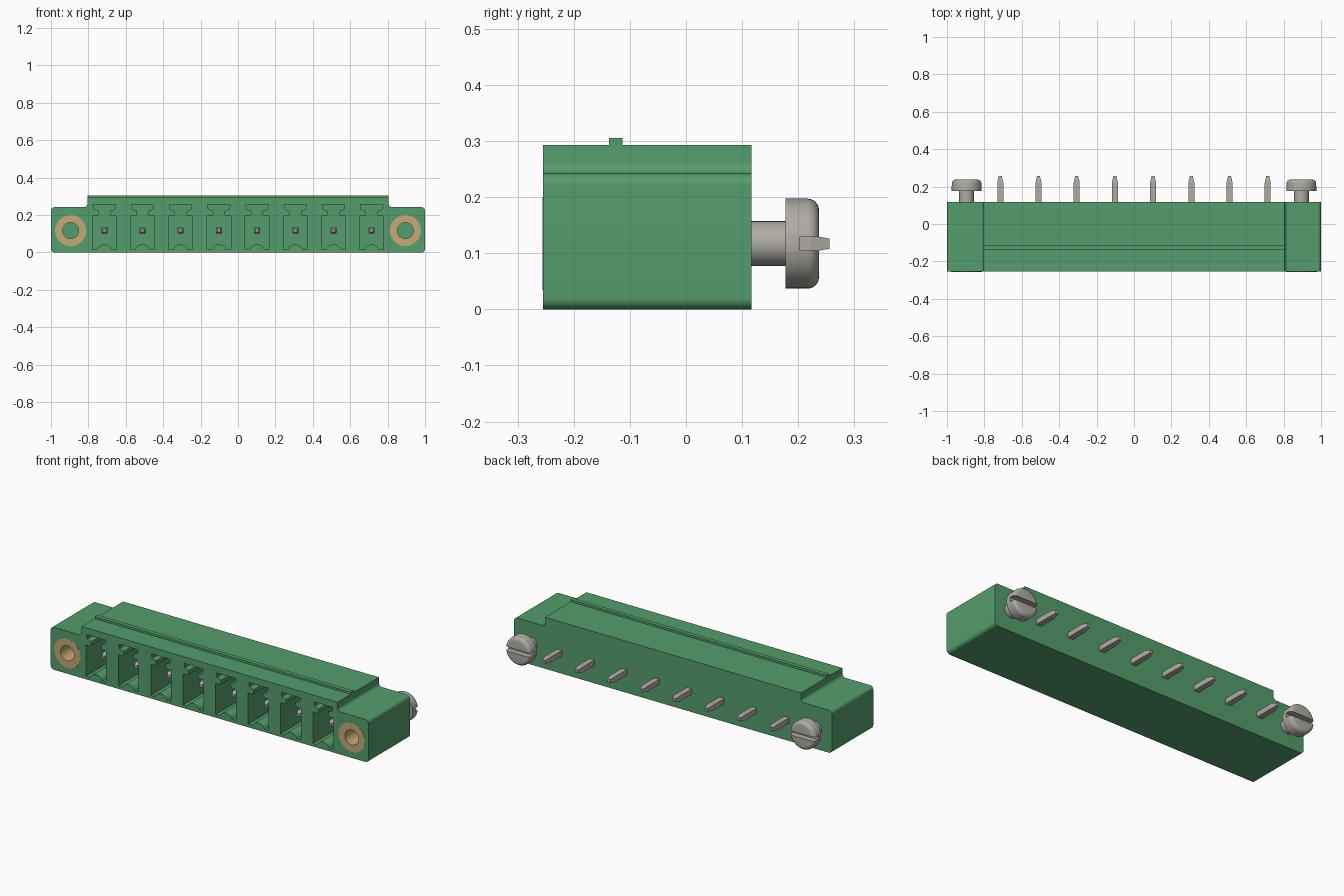
import bpy, bmesh, math

cube = bpy.data.objects.get("Cube")
if cube:
    bpy.data.objects.remove(cube, do_unlink=True)

FRONT, BACK, AXIS_Z = -0.255, 0.117, 0.117
POCKET_END, BORE_END = 0.04, -0.055
PITCH, POLES, SCREW_X = 0.2043, 8, 0.895
pole_xs = [(i - (POLES - 1) / 2) * PITCH for i in range(POLES)]


def material(name, rgb, metallic=0.0):
    m = bpy.data.materials.new(name)
    m.use_nodes = True
    m.diffuse_color = (*rgb, 1)
    bsdf = m.node_tree.nodes["Principled BSDF"]
    bsdf.inputs["Base Color"].default_value = (*rgb, 1)
    return m


green = material("green plastic", (0.09, 0.34, 0.15))
brass = material("tan brass", (0.56, 0.40, 0.18))
steel = material("grey metal", (0.43, 0.41, 0.37))


def finish(name, bm, mat):
    bmesh.ops.recalc_face_normals(bm, faces=bm.faces)
    me = bpy.data.meshes.new(name)
    bm.to_mesh(me)
    bm.free()
    me.materials.append(mat)
    ob = bpy.data.objects.new(name, me)
    bpy.context.collection.objects.link(ob)
    return ob


def activate(ob):
    bpy.ops.object.select_all(action='DESELECT')
    ob.select_set(True)
    bpy.context.view_layer.objects.active = ob


def smooth(ob):
    activate(ob)
    bpy.ops.object.shade_smooth_by_angle(angle=math.radians(35))


def carve(ob, cutter):
    """Subtract the cutter and remove it."""
    mod = ob.modifiers.new("cut", 'BOOLEAN')
    mod.operation, mod.solver, mod.object = 'DIFFERENCE', 'EXACT', cutter
    activate(ob)
    bpy.ops.object.modifier_apply(modifier=mod.name)
    bpy.data.objects.remove(cutter, do_unlink=True)


def loft(bm, rings):
    """Skin a list of equal vertex loops and cap both ends."""
    loops = [[bm.verts.new(p) for p in ring] for ring in rings]
    n = len(loops[0])
    for a, b in zip(loops, loops[1:]):
        for i in range(n):
            j = (i + 1) % n
            bm.faces.new((a[i], a[j], b[j], b[i]))
    bm.faces.new(loops[0])
    bm.faces.new(loops[-1])


def prism(bm, outline, y0, y1):
    loft(bm, [[(x, y, z) for x, z in outline] for y in (y0, y1)])


def arc(cx, cz, r, a0, a1, n=8):
    angles = [math.radians(a0 + (a1 - a0) * i / n) for i in range(n + 1)]
    return [(cx + r * math.cos(a), cz + r * math.sin(a)) for a in angles]


def mirrored(half):
    return half + [(-x, z) for x, z in reversed(half)]


def lathe(bm, profile, cx, closed=False, n=40):
    """Revolve (radius, y) points about the screw axis."""
    rings = [[(cx + x, y, z) for x, z in arc(0, AXIS_Z, r, 0, 360 - 360 / n, n - 1)]
             for r, y in profile]
    if not closed:
        return loft(bm, rings)
    loops = [[bm.verts.new(p) for p in ring] for ring in rings]
    for k, a in enumerate(loops):
        b = loops[(k + 1) % len(loops)]
        for i in range(n):
            j = (i + 1) % n
            bm.faces.new((a[i], a[j], b[j], b[i]))


# Housing: stepped outline with rounded ears
R = 0.02
half = ([(0.805, 0.293)] + arc(0.805 + R, 0.262, R, 180, 270)
        + arc(1 - R, 0.222, R, 90, 0) + arc(1 - R, R, R, 0, -90))
bm = bmesh.new()
prism(bm, mirrored(half), FRONT, BACK)
housing = finish("housing", bm, green)

# Contact pockets with a keyed top slot and a humped floor, plus insert bores
pocket = mirrored([(0.06, 0.255), (0.056, 0.23), (0.03, 0.222), (0.03, 0.203),
                   (0.036, 0.194), (0.064, 0.194), (0.064, 0.017)]
                  + arc(0, 0.001, 0.042, 22, 84, 6))
bm = bmesh.new()
for px in pole_xs:
    prism(bm, [(px + x, z) for x, z in pocket], FRONT - 0.05, POCKET_END)
for sx in (-SCREW_X, SCREW_X):
    lathe(bm, [(0.083, FRONT - 0.05), (0.083, BORE_END)], sx)
carve(housing, finish("pocket_cutter", bm, green))
smooth(housing)

# Locking ridge along the top
bm = bmesh.new()
prism(bm, mirrored([(0.805, 0.305), (0.805, 0.29)]), -0.137, -0.113)
finish("locking_ridge", bm, green)

# Contact pins, tapered at both ends
for i, px in enumerate(pole_xs):
    bm = bmesh.new()
    sections = [(-0.19, 0.008, 0.008), (-0.17, 0.016, 0.015),
                (0.222, 0.016, 0.015), (0.256, 0.008, 0.009)]
    loft(bm, [[(px + sx * w, y, AXIS_Z + sz * h)
               for sx, sz in ((-1, -1), (1, -1), (1, 1), (-1, 1))]
              for y, w, h in sections])
    finish(f"contact_pin_{i + 1}", bm, steel)

# Threaded inserts in front, slotted screws behind
for side, sx in (("right", -SCREW_X), ("left", SCREW_X)):
    bm = bmesh.new()
    lathe(bm, [(0.083, FRONT - 0.001), (0.083, BORE_END),
               (0.043, BORE_END), (0.043, FRONT - 0.001)], sx, closed=True)
    smooth(finish(f"{side}_insert", bm, brass))

    bm = bmesh.new()
    lathe(bm, [(0.04, 0.08), (0.04, 0.177), (0.08, 0.177)]
          + arc(0.06, 0.217, 0.02, 0, 90, 6), sx)
    screw = finish(f"{side}_screw", bm, steel)
    bm = bmesh.new()
    slot = [(sx - 0.1, 0.105), (sx + 0.1, 0.105), (sx + 0.1, 0.129), (sx - 0.1, 0.129)]
    prism(bm, slot, 0.203, 0.3)
    carve(screw, finish("slot_cutter", bm, steel))
    smooth(screw)
